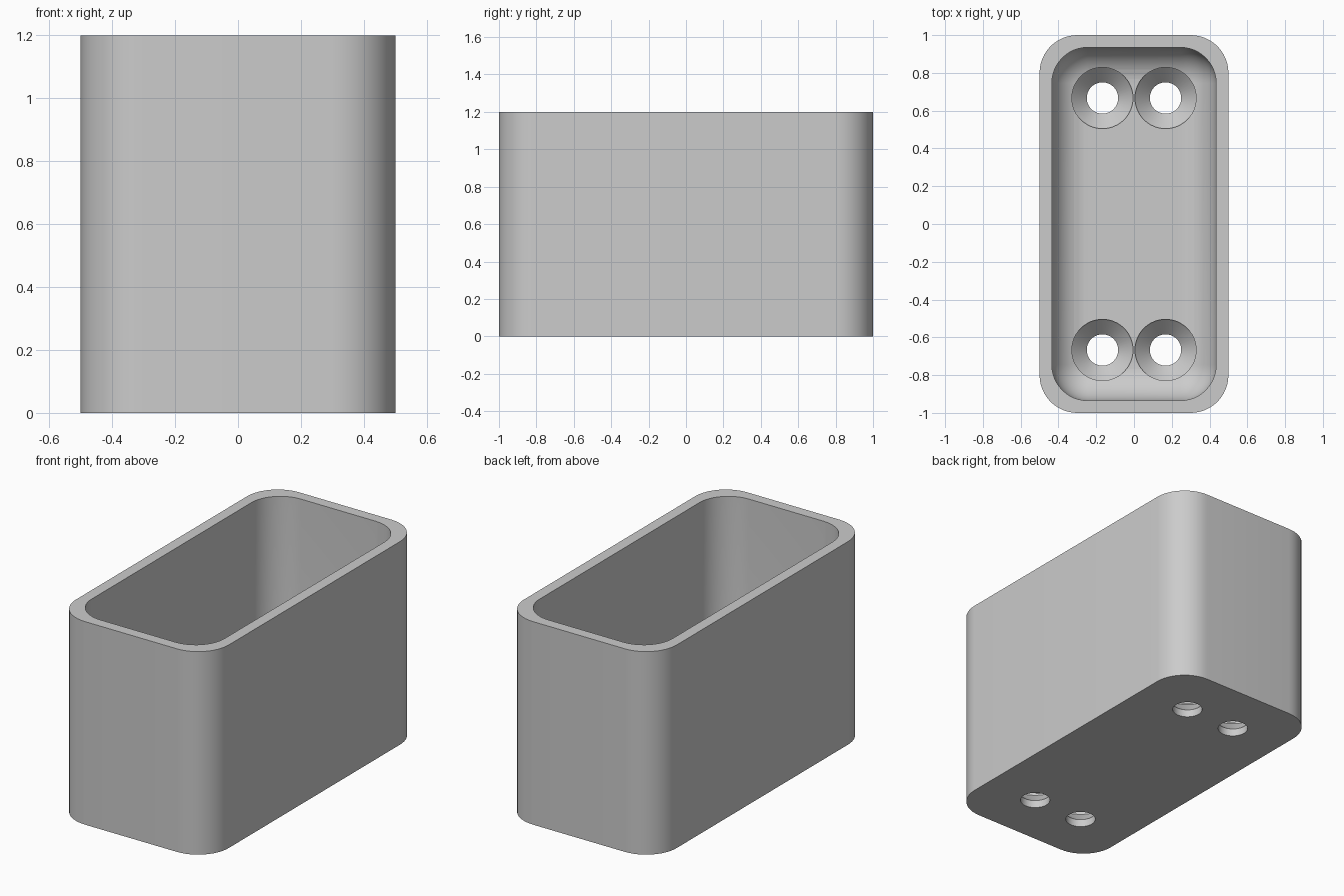
import bpy
import bmesh
from math import sin, cos, pi

if "Cube" in bpy.data.objects:
    bpy.data.objects.remove(bpy.data.objects["Cube"])

HALF_X, HALF_Y, HEIGHT = 0.5, 1.0, 1.2
CORNER = 0.2
WALL, FLOOR = 0.065, 0.133
FILLET = 0.19
SEGS = 12

grey = bpy.data.materials.new("light grey")
grey.use_nodes = True
COLOUR = (0.6, 0.6, 0.6, 1)
grey.diffuse_color = COLOUR
grey.node_tree.nodes["Principled BSDF"].inputs["Base Color"].default_value = COLOUR


def rounded_ring(bm, inset, radius, z):
    """Loop of vertices around a rounded rectangle."""
    cx, cy = HALF_X - inset - radius, HALF_Y - inset - radius
    ring = []
    for q, (sx, sy) in enumerate([(1, 1), (-1, 1), (-1, -1), (1, -1)]):
        for i in range(SEGS + 1):
            a = (q + i / SEGS) * pi / 2
            ring.append(bm.verts.new((sx * cx + radius * cos(a),
                                      sy * cy + radius * sin(a), z)))
    return ring


def loft(bm, rings):
    """Join rings into a closed solid with flat end caps."""
    n = len(rings[0])
    for a, b in zip(rings, rings[1:]):
        for i in range(n):
            j = (i + 1) % n
            bm.faces.new((a[i], a[j], b[j], b[i]))
    bm.faces.new(rings[0])
    bm.faces.new(rings[-1])


def finish(bm, name):
    bmesh.ops.recalc_face_normals(bm, faces=bm.faces)
    mesh = bpy.data.meshes.new(name)
    bm.to_mesh(mesh)
    bm.free()
    mesh.materials.append(grey)
    obj = bpy.data.objects.new(name, mesh)
    bpy.context.collection.objects.link(obj)
    return obj


# Open box: outer wall, rim, inner wall, then the rounded floor edge
bm = bmesh.new()
rings = [rounded_ring(bm, 0, CORNER, 0),
         rounded_ring(bm, 0, CORNER, HEIGHT),
         rounded_ring(bm, WALL, FILLET, HEIGHT)]
for i in range(SEGS + 1):
    a = i / SEGS * pi / 2
    radius = max(FILLET * cos(a), 0.003)
    rings.append(rounded_ring(bm, WALL + FILLET - radius, radius,
                              FLOOR + FILLET * (1 - sin(a))))
loft(bm, rings)
box = finish(bm, "open_box")

# Countersunk screw holes, two at each end
bm = bmesh.new()
profile = [(0.083, -0.1), (0.083, 0.045), (0.162, 0.125), (0.162, 0.3)]
SIDES = 48
for x in (-0.167, 0.167):
    for y in (-0.667, 0.667):
        loft(bm, [[bm.verts.new((x + r * cos(k * 2 * pi / SIDES),
                                 y + r * sin(k * 2 * pi / SIDES), z))
                   for k in range(SIDES)] for r, z in profile])
cutter = finish(bm, "screw_hole_cutter")
cutter.hide_render = True

cut = box.modifiers.new("screw_holes", 'BOOLEAN')
cut.operation = 'DIFFERENCE'
cut.solver = 'EXACT'
cut.object = cutter

bpy.ops.object.select_all(action='DESELECT')
bpy.context.view_layer.objects.active = box
box.select_set(True)
bpy.ops.object.modifier_apply(modifier=cut.name)
bpy.data.objects.remove(cutter)
bpy.ops.object.shade_smooth_by_angle(angle=pi / 6)
